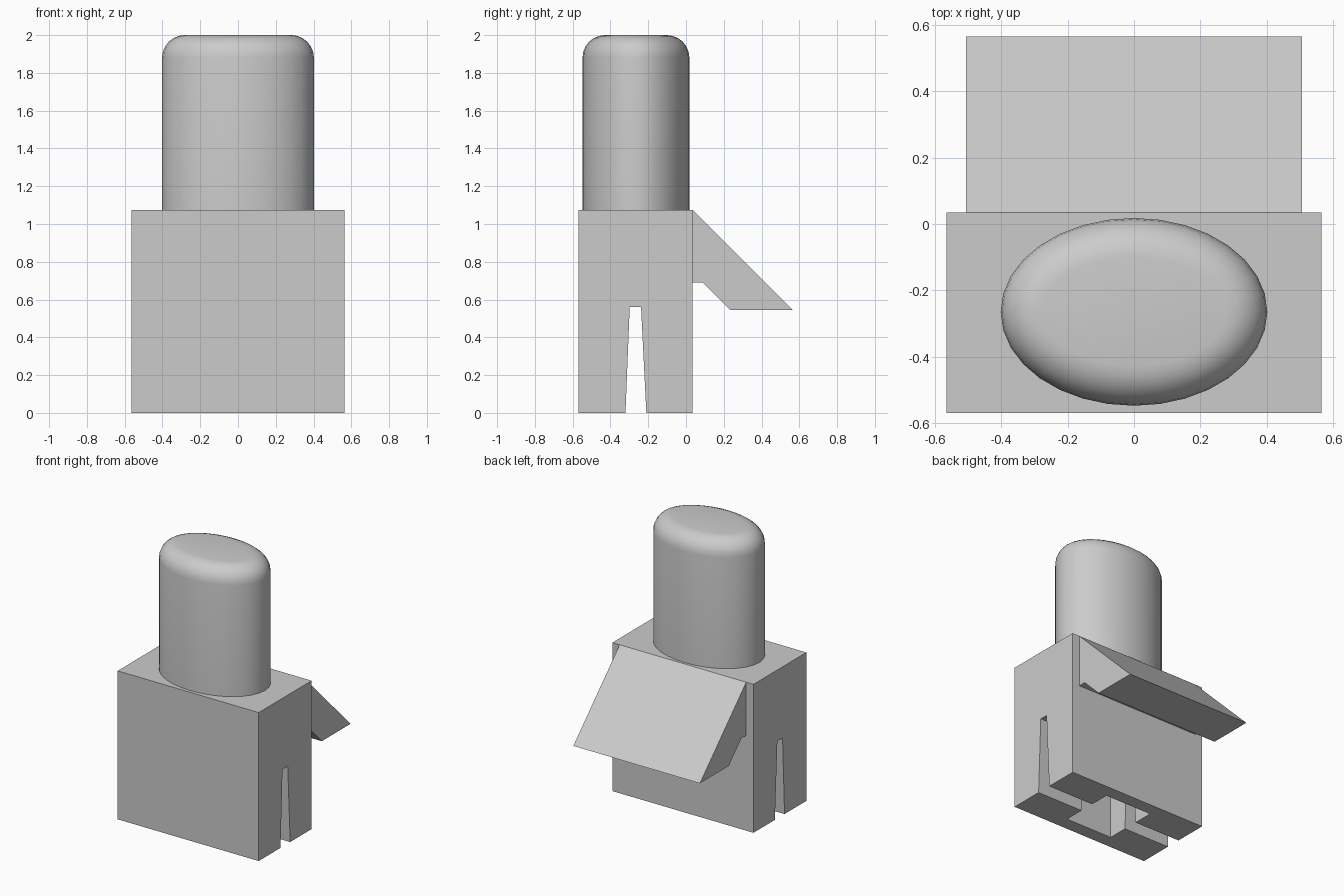
import bpy, bmesh, math

cube = bpy.data.objects.get("Cube")
if cube:
    bpy.data.objects.remove(cube, do_unlink=True)

grey = bpy.data.materials.new("plain_grey")
grey.use_nodes = True
colour = (0.6, 0.6, 0.6, 1)
grey.diffuse_color = colour
grey.node_tree.nodes["Principled BSDF"].inputs["Base Color"].default_value = colour

MID_Y = -0.265


def finish(name, bm):
    bmesh.ops.recalc_face_normals(bm, faces=bm.faces)
    mesh = bpy.data.meshes.new(name)
    bm.to_mesh(mesh)
    bm.free()
    mesh.materials.append(grey)
    obj = bpy.data.objects.new(name, mesh)
    bpy.context.collection.objects.link(obj)
    return obj


def prism(name, profile, half_width):
    """Extrude a (y, z) profile along x, centred on x = 0."""
    bm = bmesh.new()
    face = bm.faces.new([bm.verts.new((-half_width, y, z)) for y, z in profile])
    new = bmesh.ops.extrude_face_region(bm, geom=[face])["geom"]
    verts = [v for v in new if isinstance(v, bmesh.types.BMVert)]
    bmesh.ops.translate(bm, verts=verts, vec=(2 * half_width, 0, 0))
    return finish(name, bm)


def rect(y0, y1, z0, z1):
    return [(y0, z0), (y1, z0), (y1, z1), (y0, z1)]


def cut(target, cutter):
    cutter.hide_render = True
    cutter.hide_viewport = True
    mod = target.modifiers.new(cutter.name, "BOOLEAN")
    mod.operation = "DIFFERENCE"
    mod.solver = "EXACT"
    mod.object = cutter


# Block with a tapered slot and a square socket underneath
block = prism("base_block", rect(-0.57, 0.035, 0, 1.075), 0.565)
slot = prism("slot_cutter", [(-0.322, -0.04), (-0.208, -0.04),
                             (-0.238, 0.56), (-0.298, 0.56)], 0.7)
socket = prism("socket_cutter", rect(-0.47, -0.06, -0.05, 0.58), 0.19)
cut(block, slot)
cut(block, socket)

# Sloping flap on the back
prism("back_flap", [(0.035, 1.075), (0.565, 0.545), (0.235, 0.545),
                    (0.09, 0.69), (0.035, 0.69)], 0.507)

# Oval post with a rounded top rim
SIDES, STEPS, RADIUS = 32, 6, 0.12
bm = bmesh.new()
levels = [(0, 1.075)]
for i in range(STEPS + 1):
    a = math.pi / 2 * i / STEPS
    levels.append((RADIUS * (1 - math.cos(a)), 2 - RADIUS + RADIUS * math.sin(a)))
rings = []
for inset, z in levels:
    ring = []
    for s in range(SIDES):
        t = 2 * math.pi * s / SIDES
        ring.append(bm.verts.new(((0.402 - inset) * math.cos(t),
                                  MID_Y + (0.283 - inset) * math.sin(t), z)))
    rings.append(ring)
for low, high in zip(rings, rings[1:]):
    for s in range(SIDES):
        n = (s + 1) % SIDES
        bm.faces.new((low[s], low[n], high[n], high[s]))
bm.faces.new(rings[-1])
bm.faces.new(rings[0][::-1])
post = finish("oval_post", bm)
bpy.ops.object.select_all(action="DESELECT")
post.select_set(True)
bpy.context.view_layer.objects.active = post
bpy.ops.object.shade_smooth_by_angle(angle=math.radians(40))
